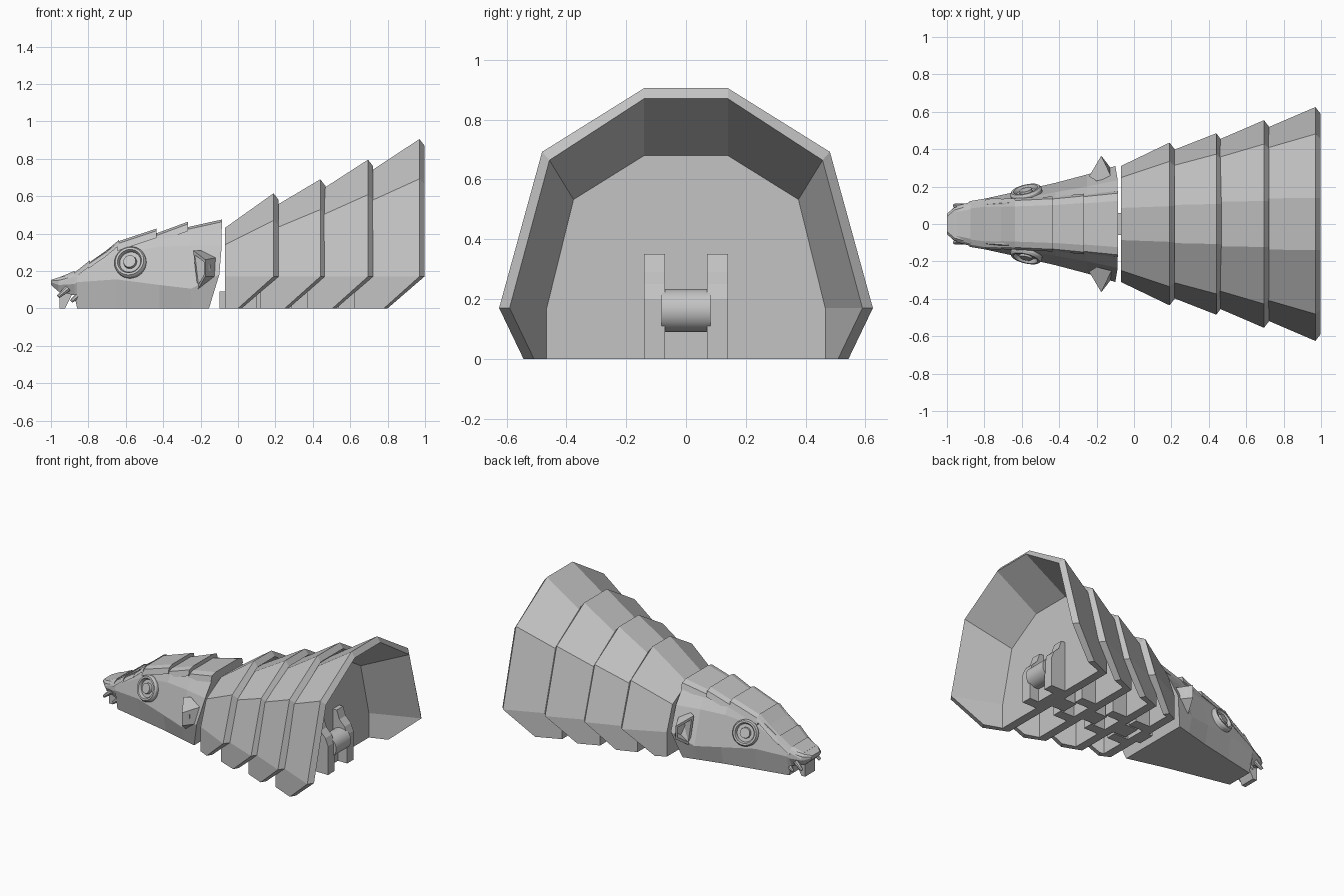
import bpy, bmesh, math
from mathutils import Vector, Matrix

cube = bpy.data.objects.get("Cube")
if cube:
    bpy.data.objects.remove(cube, do_unlink=True)

grey = bpy.data.materials.new("plain_grey")
grey.use_nodes = True
grey.diffuse_color = (0.55, 0.55, 0.55, 1)
grey.node_tree.nodes["Principled BSDF"].inputs["Base Color"].default_value = grey.diffuse_color


def finish(name, bm, smooth=False):
    bmesh.ops.recalc_face_normals(bm, faces=bm.faces)
    mesh = bpy.data.meshes.new(name)
    bm.to_mesh(mesh)
    bm.free()
    mesh.materials.append(grey)
    obj = bpy.data.objects.new(name, mesh)
    bpy.context.collection.objects.link(obj)
    if smooth:
        bpy.ops.object.select_all(action='DESELECT')
        obj.select_set(True)
        bpy.context.view_layer.objects.active = obj
        bpy.ops.object.shade_smooth_by_angle()
    return obj


def loft(name, rings, closed=True):
    """Skin matching rings, cap both ends; open rings also get a floor."""
    bm = bmesh.new()
    rows = [[bm.verts.new(p) for p in ring] for ring in rings]
    n = len(rows[0])
    for a, b in zip(rows, rows[1:]):
        for i in range(n if closed else n - 1):
            j = (i + 1) % n
            bm.faces.new((a[i], a[j], b[j], b[i]))
    bm.faces.new(rows[0])
    bm.faces.new(rows[-1])
    if not closed:
        bm.faces.new([r[0] for r in rows] + [r[-1] for r in reversed(rows)])
    return finish(name, bm)


def mirrored(half):
    return [(x, -y, z) for x, y, z in reversed(half)] + half


def prism(name, outline, y0, y1):
    """Extrude an xz outline across y."""
    return loft(name, [[(x, y, z) for x, z in outline] for y in (y0, y1)])


def box(name, x0, x1, y0, y1, z0, z1):
    return prism(name, [(x0, z0), (x1, z0), (x1, z1), (x0, z1)], y0, y1)


def cylinder(name, centre, axis, radius, depth, sides=32, tip=None):
    bm = bmesh.new()
    rot = Vector((0, 0, 1)).rotation_difference(Vector(axis)).to_matrix().to_4x4()
    bmesh.ops.create_cone(bm, cap_ends=True, segments=sides, radius1=radius,
                          radius2=radius if tip is None else tip, depth=depth,
                          matrix=Matrix.Translation(centre) @ rot)
    return finish(name, bm, True)


# Body shells: flared hollow bands, each tucked under the one ahead
HIP = 0.17
CUT = 0.19


def shell(name, fx, fw, ft, rx, rw, rt, wall):
    def ring(x, w, top, flat, crease_w, crease_z, foot_x, foot_w, inset=0):
        return mirrored([(x, top * flat, top - inset),
                         (x, w * crease_w - inset * 0.7, top * crease_z - inset * 0.8),
                         (x, w - inset, HIP), (foot_x, foot_w - inset, 0)])
    t = (wall - fx) / (rx - fx)
    wall_w, wall_top = fw + (rw - fw) * t, ft + (rt - ft) * t
    foot_w = rw - (rw - fw) * CUT / (rx - fx)
    foot_x = rx - CUT
    if foot_x < wall + 0.01:
        foot_x = wall + 0.01
    loft(name, [
        ring(fx, fw, ft, 0.2, 0.8, 0.79, fx, fw),
        ring(rx, rw, rt, 0.155, 0.77, 0.765, foot_x, foot_w),
        ring(rx + 0.027, rw, rt, 0.155, 0.77, 0.765, foot_x + 0.02, foot_w, 0.035),
        ring(wall, wall_w, wall_top, 0.197, 0.8, 0.785, wall, wall_w, 0.035)], False)


shells = [(-0.07, 0.31, 0.43, 0.19, 0.435, 0.615),
          (0.12, 0.36, 0.50, 0.44, 0.485, 0.69),
          (0.37, 0.415, 0.585, 0.695, 0.555, 0.795),
          (0.62, 0.475, 0.675, 0.97, 0.625, 0.905)]
for n, dims in enumerate(shells, 1):
    front = dims[0]
    wall = front + 0.06
    shell(f"body_shell_{n}", *dims, wall)
    # Hinge: two prongs with a pin between, and a tongue reaching forward
    prong = [(wall - 0.01, 0), (wall + 0.11, 0), (wall + 0.11, 0.2),
             (wall + 0.09, 0.25), (wall + 0.05, 0.29), (wall + 0.03, 0.35), (wall - 0.01, 0.35)]
    for side, s in (("left", 1), ("right", -1)):
        prism(f"hinge_prong_{side}_{n}", prong, s * 0.07, s * 0.14)
    cylinder(f"hinge_pin_{n}", (wall + 0.06, 0, 0.162), (0, 1, 0), 0.072, 0.164)
    reach = 0.03 if n == 1 else 0.1
    box(f"hinge_tongue_{n}", front - reach, front + 0.01, -0.06, 0.06, 0, 0.09)
box("tail_hinge_base", 0.67, 0.72, -0.07, 0.07, 0, 0.09)

# Head: crown, brow, cheek and jaw points at each station
stations = [(-1.0, 0.04, 0.152, 0.055, 0.147, 0.055, 0.14, 0.04, 0.125),
            (-0.96, 0.075, 0.165, 0.088, 0.15, 0.09, 0.125, 0.07, 0.09),
            (-0.875, 0.10, 0.185, 0.115, 0.17, 0.118, 0.13, 0.09, 0.07),
            (-0.86, 0.10, 0.195, 0.117, 0.175, 0.122, 0.14, 0.095, 0.0),
            (-0.65, 0.115, 0.345, 0.13, 0.29, 0.168, 0.155, 0.14, 0.0),
            (-0.42, 0.13, 0.395, 0.17, 0.33, 0.22, 0.125, 0.19, 0.0),
            (-0.25, 0.14, 0.425, 0.20, 0.335, 0.265, 0.105, 0.235, 0.0)]
rings = []
for x, cw, cz, bw, bz, w, wz, jw, jz in stations:
    rings.append(mirrored([(x, cw, cz), (x, bw, bz), (x, w, wz), (x, jw, jz)]))
rings.append(mirrored([(-0.087, 0.15, 0.45), (-0.087, 0.235, 0.335),
                       (-0.1, 0.31, 0.18), (-0.155, 0.26, 0)]))
loft("head", rings)

# Crown plates, each lifting at its rear edge
plates = [(-0.95, 0.168, -0.875, 0.2, 0.085, 0.105),
          (-0.88, 0.187, -0.79, 0.258, 0.11, 0.125),
          (-0.80, 0.242, -0.71, 0.305, 0.122, 0.125),
          (-0.725, 0.292, -0.635, 0.367, 0.122, 0.125),
          (-0.645, 0.357, -0.435, 0.427, 0.125, 0.135),
          (-0.445, 0.398, -0.268, 0.463, 0.133, 0.15),
          (-0.28, 0.432, -0.085, 0.475, 0.145, 0.165)]
for n, (x0, z0, x1, z1, w0, w1) in enumerate(plates, 1):
    drop = 0.03 if n < 5 else 0.05
    loft(f"crown_plate_{n}", [
        mirrored([(x, w * 0.75, z), (x, w, z - 0.012), (x, w + 0.012, z - drop), (x, w * 0.7, z - drop)])
        for x, z, w in ((x0, z0, w0), (x1, z1, w1))])

# Chin under the overhanging snout
prism("chin", [(-0.955, 0.1), (-0.955, 0), (-0.925, 0), (-0.875, 0.1)], -0.055, 0.055)

for side, s in (("left", 1), ("right", -1)):
    # Eye: raised ring, recessed disc and pupil, set square to the cheek
    normal = Vector((-0.22, s * 0.9, 0.32)).normalized()
    centre = Vector((-0.575, s * 0.163, 0.245))
    turn = Vector((0, 0, 1)).rotation_difference(normal).to_matrix()
    outline = [(0.086, -0.03), (0.086, 0.012), (0.078, 0.024), (0.066, 0.024), (0.058, 0.01), (0.058, -0.03)]
    bm = bmesh.new()
    verts = [bm.verts.new((r, 0, h)) for r, h in outline]
    edges = [bm.edges.new((verts[i], verts[i - 1])) for i in range(len(verts))]
    bmesh.ops.spin(bm, geom=verts + edges, axis=(0, 0, 1), cent=(0, 0, 0),
                   angle=math.tau, steps=32, use_merge=True)
    bmesh.ops.remove_doubles(bm, verts=bm.verts, dist=0.0005)
    bm.transform(Matrix.Translation(centre) @ turn.to_4x4())
    finish(f"eye_ring_{side}", bm, True)
    cylinder(f"eye_disc_{side}", centre - normal * 0.012, normal, 0.06, 0.03)
    cylinder(f"eye_pupil_{side}", centre, normal, 0.04, 0.045, 12, 0.034)

    # Ear: flared scoop, open toward the snout
    root = [Vector((-0.2, s * 0.23, 0.31)), Vector((-0.12, s * 0.25, 0.27)),
            Vector((-0.11, s * 0.28, 0.17)), Vector((-0.18, s * 0.25, 0.09))]
    rim = [Vector((-0.24, s * 0.255, 0.31)), Vector((-0.175, s * 0.365, 0.26)),
           Vector((-0.175, s * 0.365, 0.17)), Vector((-0.215, s * 0.265, 0.1))]
    middle = sum(rim, Vector()) / 4
    lip = [p.lerp(middle, 0.25) for p in rim]
    deep = [p.lerp(middle, 0.5) + Vector((0.04, -s * 0.02, 0)) for p in rim]
    loft(f"ear_{side}", [root, rim, lip, deep])

    # Teeth hanging from the lip
    for n, x in enumerate((-0.935, -0.865), 1):
        cylinder(f"tooth_{side}_{n}", (x, s * 0.095, 0.085 - 0.025 * (n - 1)),
                 (-0.7, s * 0.1, -0.6), 0.018, 0.07, 8, 0.01)
